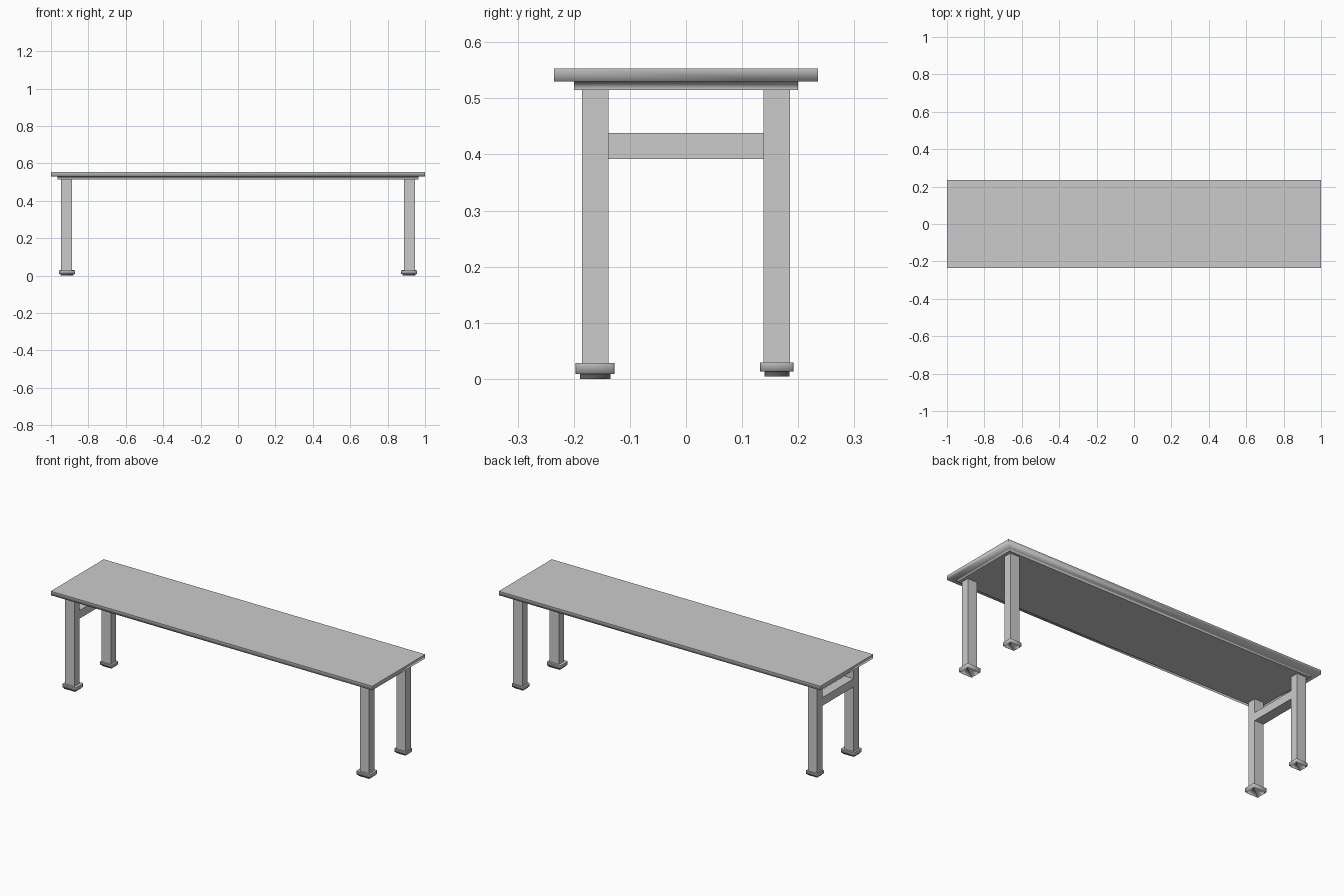
import bpy, bmesh

if "Cube" in bpy.data.objects:
    bpy.data.objects.remove(bpy.data.objects["Cube"])


def finish(bm, name):
    bmesh.ops.recalc_face_normals(bm, faces=bm.faces)
    mesh = bpy.data.meshes.new(name)
    bm.to_mesh(mesh)
    bm.free()
    ob = bpy.data.objects.new(name, mesh)
    bpy.context.collection.objects.link(ob)
    return ob


def box_bm(x0, x1, y0, y1, z0, z1):
    bm = bmesh.new()
    bmesh.ops.create_cube(bm, size=1)
    for v in bm.verts:
        v.co.x = x1 if v.co.x > 0 else x0
        v.co.y = y1 if v.co.y > 0 else y0
        v.co.z = z1 if v.co.z > 0 else z0
    return bm


def bottom_face(bm):
    return min(bm.faces, key=lambda f: f.calc_center_median().z)


def foot(name, cx, cy, wx, wy, z0, z1):
    # cap with chamfered lower rim
    bm = box_bm(cx - wx / 2, cx + wx / 2, cy - wy / 2, cy + wy / 2, z0, z1)
    upright = [e for e in bm.edges if abs(e.verts[0].co.z - e.verts[1].co.z) > 0.001]
    bmesh.ops.bevel(bm, geom=upright, offset=0.004, segments=1, affect='EDGES')
    bmesh.ops.bevel(bm, geom=list(bottom_face(bm).edges), offset=0.009,
                    segments=2, affect='EDGES')
    ob = finish(bm, name)
    ob.data.shade_smooth()
    for e in ob.data.edges:
        a, b = (ob.data.vertices[i].co.z for i in e.vertices)
        if min(a, b) > z1 - 0.001:
            e.use_edge_sharp = True


# seat slab with a shallow raised panel on its underside
bm = box_bm(-1, 1, -0.235, 0.235, 0.53, 0.553)
under = bottom_face(bm)
bmesh.ops.inset_region(bm, faces=[under], thickness=0.05)
ext = bmesh.ops.extrude_discrete_faces(bm, faces=[bottom_face(bm)])
for v in ext['faces'][0].verts:
    v.co.z = 0.515
seat = finish(bm, "seat")
seat.data.shade_smooth()
for e in seat.data.edges:
    a, b = (seat.data.vertices[i].co for i in e.vertices)
    if abs(a.z - b.z) > 0.001 and abs(a.y - b.y) < 0.001 \
            or min(a.z, b.z) > 0.55 or max(a.z, b.z) < 0.52:
        e.use_edge_sharp = True

# legs and feet, rear feet slightly smaller
for sx, side in ((-1, "left"), (1, "right")):
    for sy, end in ((-1, "front"), (1, "back")):
        cx, cy = sx * 0.917, sy * 0.162
        finish(box_bm(cx - 0.029, cx + 0.029, cy - 0.0235, cy + 0.0235, 0.02, 0.53),
               f"{end}_{side}_leg")
        if sy < 0:
            foot(f"{end}_{side}_foot", sx * 0.915, cy, 0.085, 0.07, 0.0, 0.028)
        else:
            foot(f"{end}_{side}_foot", sx * 0.915, cy, 0.075, 0.06, 0.004, 0.029)

# single stretcher at the left end
finish(box_bm(-0.946, -0.888, -0.139, 0.139, 0.392, 0.438), "stretcher")
